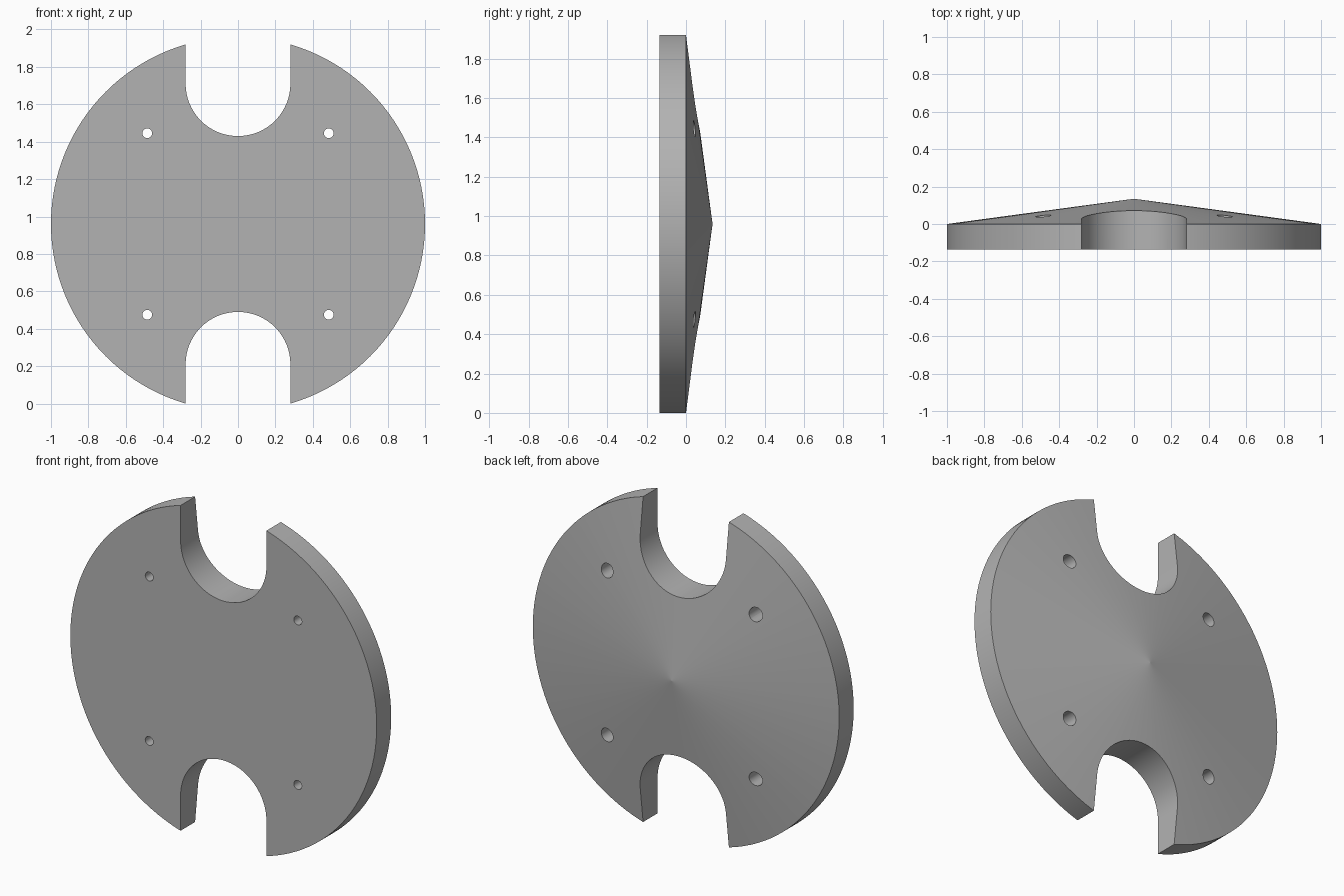
import bpy, bmesh
from math import pi, sin, cos, radians
from mathutils import Vector

CENTRE_Z = 0.96
HALF = 0.135          # rim thickness, also the rise of the cone
SLOT_R, SLOT_OFFSET = 0.28, 0.75
HOLE_OFFSET = 0.485

if "Cube" in bpy.data.objects:
    bpy.data.objects.remove(bpy.data.objects["Cube"], do_unlink=True)

grey = bpy.data.materials.new("plain grey")
grey.use_nodes = True
grey.diffuse_color = (0.45, 0.45, 0.45, 1)
grey.node_tree.nodes["Principled BSDF"].inputs["Base Color"].default_value = grey.diffuse_color


def make_object(name, bm):
    bmesh.ops.recalc_face_normals(bm, faces=bm.faces)
    mesh = bpy.data.meshes.new(name)
    bm.to_mesh(mesh)
    bm.free()
    mesh.materials.append(grey)
    obj = bpy.data.objects.new(name, mesh)
    bpy.context.collection.objects.link(obj)
    return obj


def prism(name, outline, y0, y1):
    """Extrude an (x, z) outline from y0 to y1."""
    bm = bmesh.new()
    face = bm.faces.new([bm.verts.new((x, y0, z)) for x, z in outline])
    out = bmesh.ops.extrude_face_region(bm, geom=[face])
    verts = [v for v in out["geom"] if isinstance(v, bmesh.types.BMVert)]
    bmesh.ops.translate(bm, verts=verts, vec=(0, y1 - y0, 0))
    return make_object(name, bm)


def arc(x, z, r, start, end, n):
    angles = [start + (end - start) * i / n for i in range(n + 1)]
    return [(x + r * cos(a), z + r * sin(a)) for a in angles]


def circle(x, z, r, n):
    return arc(x, z, r, 0, 2 * pi, n)[:-1]


# Disc with a shallow cone on its back
disc = prism("slotted_disc", circle(0, CENTRE_Z, 1, 128), -HALF, 0)
bm = bmesh.new()
bm.from_mesh(disc.data)
back = [f for f in bm.faces if f.calc_center_median().y > -0.001]
tip = bmesh.ops.poke(bm, faces=back)["verts"][0]
tip.co = Vector((0, HALF, CENTRE_Z))
bm.to_mesh(disc.data)
bm.free()

# Cutters: round-ended slots above and below, stepped screw holes
cutters = []
for s in (1, -1):
    z = CENTRE_Z + s * SLOT_OFFSET
    outline = arc(0, z, SLOT_R, 0, -s * pi, 40)
    outline += [(-SLOT_R, z + s), (SLOT_R, z + s)]
    cutters.append(prism("slot_cutter", outline, -1, 1))
    for side in (1, -1):
        x, hole_z = side * HOLE_OFFSET, CENTRE_Z + s * HOLE_OFFSET
        cutters.append(prism("screw_cutter", circle(x, hole_z, 0.026, 32), -1, 1))
        cutters.append(prism("screw_head_cutter", circle(x, hole_z, 0.041, 32), -0.07, 1))

bpy.context.view_layer.objects.active = disc
for cutter in cutters:
    cutter.hide_render = True
    mod = disc.modifiers.new("cut", "BOOLEAN")
    mod.operation, mod.solver, mod.object = "DIFFERENCE", "EXACT", cutter
    bpy.ops.object.modifier_apply(modifier=mod.name)
    bpy.data.objects.remove(cutter, do_unlink=True)

# Smooth the curved walls, keep the front and the cone crisp
bpy.ops.object.select_all(action="DESELECT")
disc.select_set(True)
bpy.ops.object.shade_smooth_by_angle(angle=radians(30))
for face in disc.data.polygons:
    face.use_smooth = abs(face.normal.y) < 0.1
